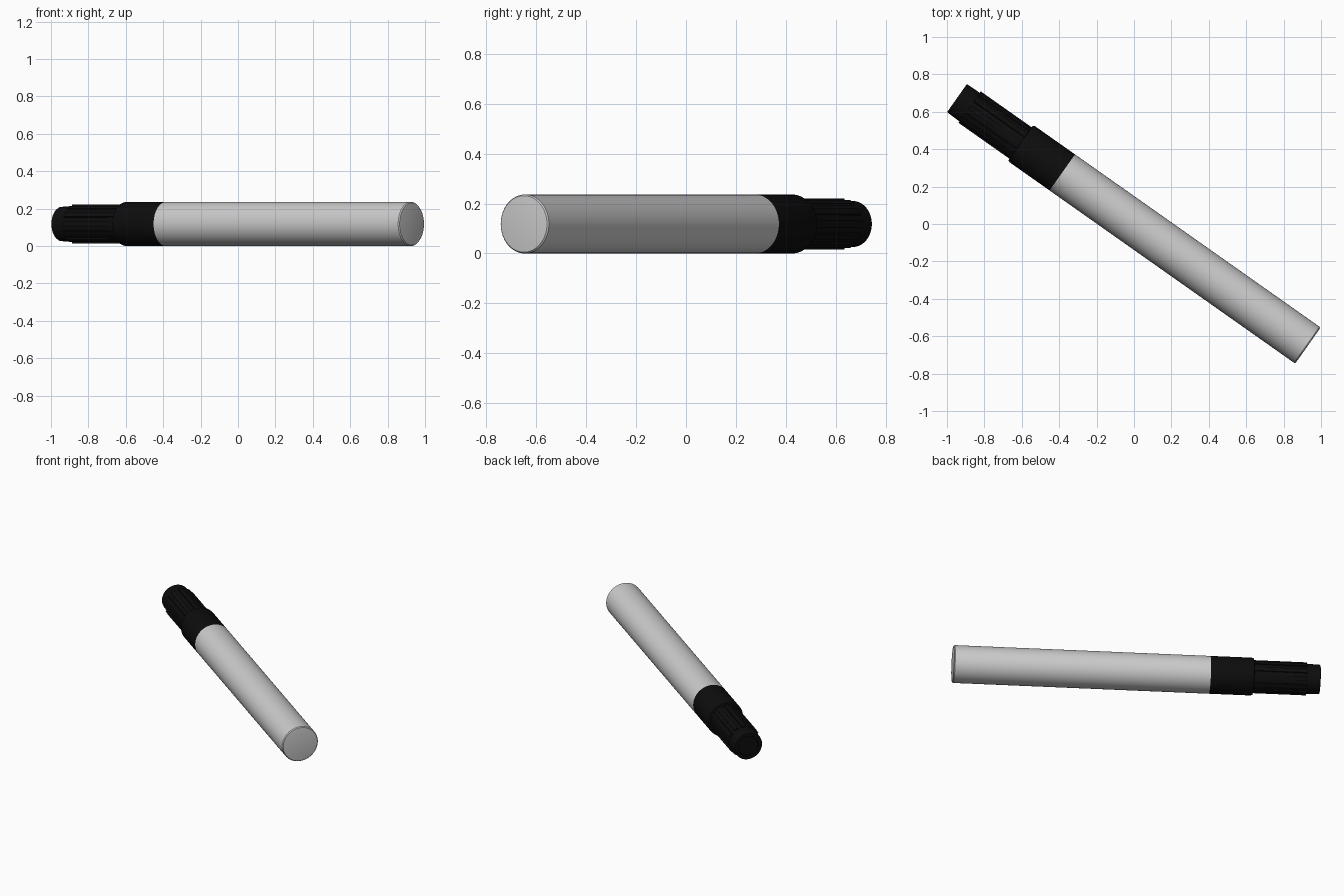
import bpy, bmesh, math
from mathutils import Matrix, Vector

cube = bpy.data.objects.get("Cube")
if cube:
    bpy.data.objects.remove(cube)

R = 0.118
AXIS = Vector((-1.877, 1.323, 0)).normalized()
PLACE = Matrix.Translation((0.93, -0.65, R)) @ AXIS.to_track_quat('Z', 'Y').to_matrix().to_4x4()


def material(name, rgb):
    m = bpy.data.materials.new(name)
    m.use_nodes = True
    m.diffuse_color = (*rgb, 1)
    m.node_tree.nodes["Principled BSDF"].inputs["Base Color"].default_value = (*rgb, 1)
    return m


def finish(name, bm, mat):
    """Lay the part along the pen axis and shade it."""
    bmesh.ops.recalc_face_normals(bm, faces=bm.faces)
    bm.transform(PLACE)
    mesh = bpy.data.meshes.new(name)
    bm.to_mesh(mesh)
    bm.free()
    mesh.materials.append(mat)
    ob = bpy.data.objects.new(name, mesh)
    bpy.context.collection.objects.link(ob)
    bpy.ops.object.select_all(action='DESELECT')
    ob.select_set(True)
    bpy.context.view_layer.objects.active = ob
    bpy.ops.object.shade_smooth_by_angle(angle=math.radians(30))
    return ob


def lathe(name, profile, mat, n=64):
    """Turn a (radius, distance) profile, closing both ends."""
    bm = bmesh.new()
    rings = [[bm.verts.new((r * math.cos(i * math.tau / n), r * math.sin(i * math.tau / n), d))
              for i in range(n)] for r, d in profile]
    for a, b in zip(rings, rings[1:]):
        for i in range(n):
            j = (i + 1) % n
            bm.faces.new((a[i], a[j], b[j], b[i]))
    bm.faces.new(rings[0])
    bm.faces.new(rings[-1])
    return finish(name, bm, mat)


grey = material("light grey plastic", (0.6, 0.6, 0.6))
black = material("black plastic", (0.004, 0.004, 0.004))

# Barrel with a small bevelled rim at the rear end
lathe("barrel", [(0.108, 0), (0.113, 0.001), (R, 0.007), (R, 1.607)], grey)

# Cap: wide collar, step, tapering grip and shallow hollow in the tip
lathe("cap", [(R, 1.607), (R, 1.868), (0.114, 1.878), (0.098, 1.882), (0.094, 2.21),
              (0.092, 2.290), (0.088, 2.296), (0.066, 2.296), (0.064, 2.286)], black)

# Raised grip ribs around the cap
bm = bmesh.new()
COUNT = 12
for k in range(COUNT):
    m = (Matrix.Rotation(k * math.tau / COUNT, 4, 'Z')
         @ Matrix.Translation((0.092, 0, 2.045))
         @ Matrix.Diagonal((0.022, 0.028, 0.335, 1)))
    bmesh.ops.create_cube(bm, size=1, matrix=m)
finish("cap_ribs", bm, black)
